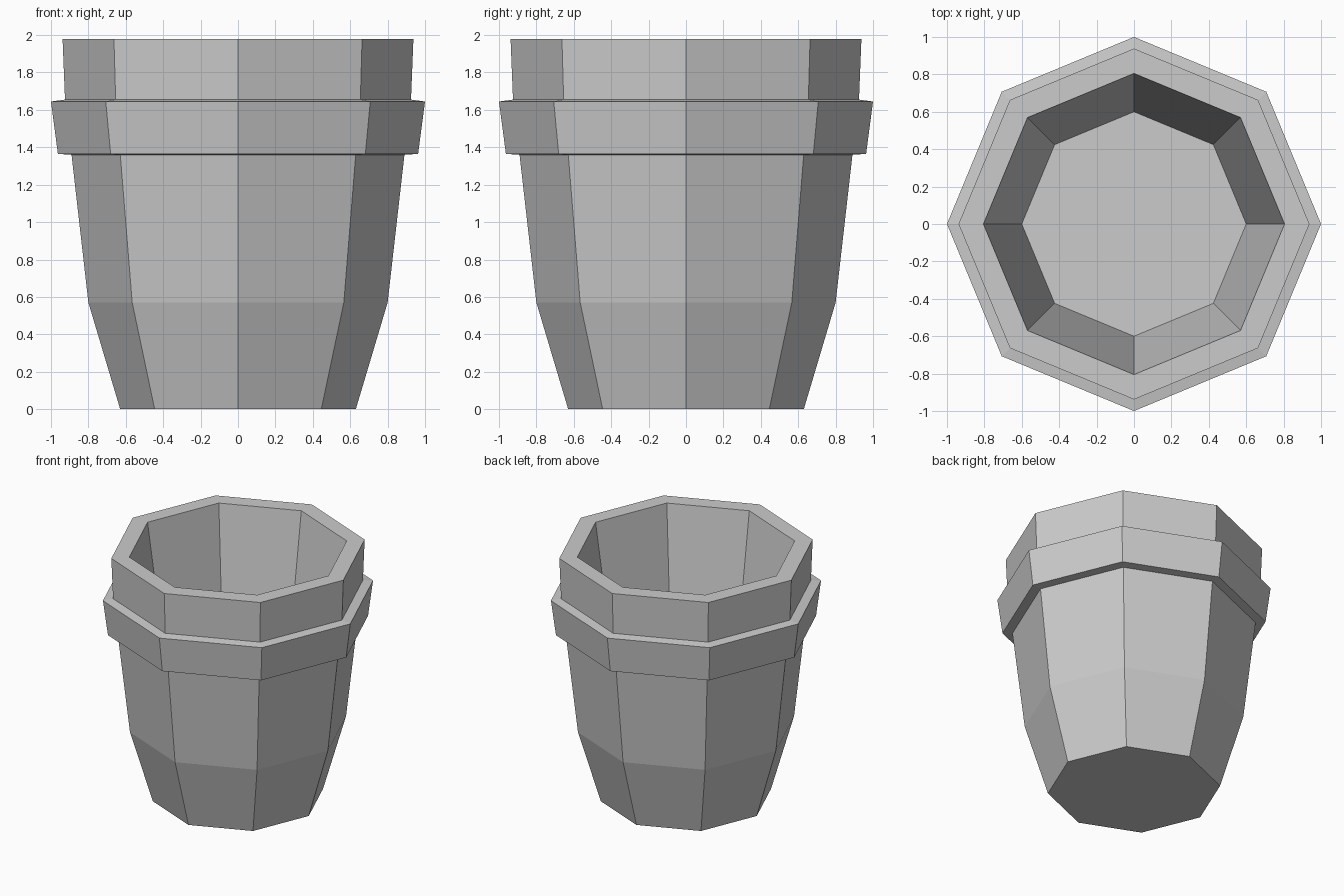
import bpy, bmesh
from math import cos, sin, pi

if "Cube" in bpy.data.objects:
    bpy.data.objects.remove(bpy.data.objects["Cube"])

SIDES = 8

# Pot cross-section (radius, height): outer wall, raised band, rim, inner wall, inner floor
profile = [
    (0.63, 0.0), (0.80, 0.57), (0.89, 1.36),
    (0.963, 1.365), (1.0, 1.645),
    (0.925, 1.655), (0.938, 1.98),
    (0.805, 1.98), (0.60, 0.57),
]

bm = bmesh.new()
rings = [[bm.verts.new((r * cos(2 * pi * i / SIDES), r * sin(2 * pi * i / SIDES), z))
          for i in range(SIDES)] for r, z in profile]

# Walls between consecutive rings
for low, high in zip(rings, rings[1:]):
    for i in range(SIDES):
        j = (i + 1) % SIDES
        bm.faces.new((low[i], low[j], high[j], high[i]))

# Underside and inner floor
bm.faces.new(rings[0][::-1])
bm.faces.new(rings[-1])
bmesh.ops.recalc_face_normals(bm, faces=bm.faces)

mesh = bpy.data.meshes.new("plant_pot")
bm.to_mesh(mesh)
bm.free()
bpy.context.collection.objects.link(bpy.data.objects.new("plant_pot", mesh))
